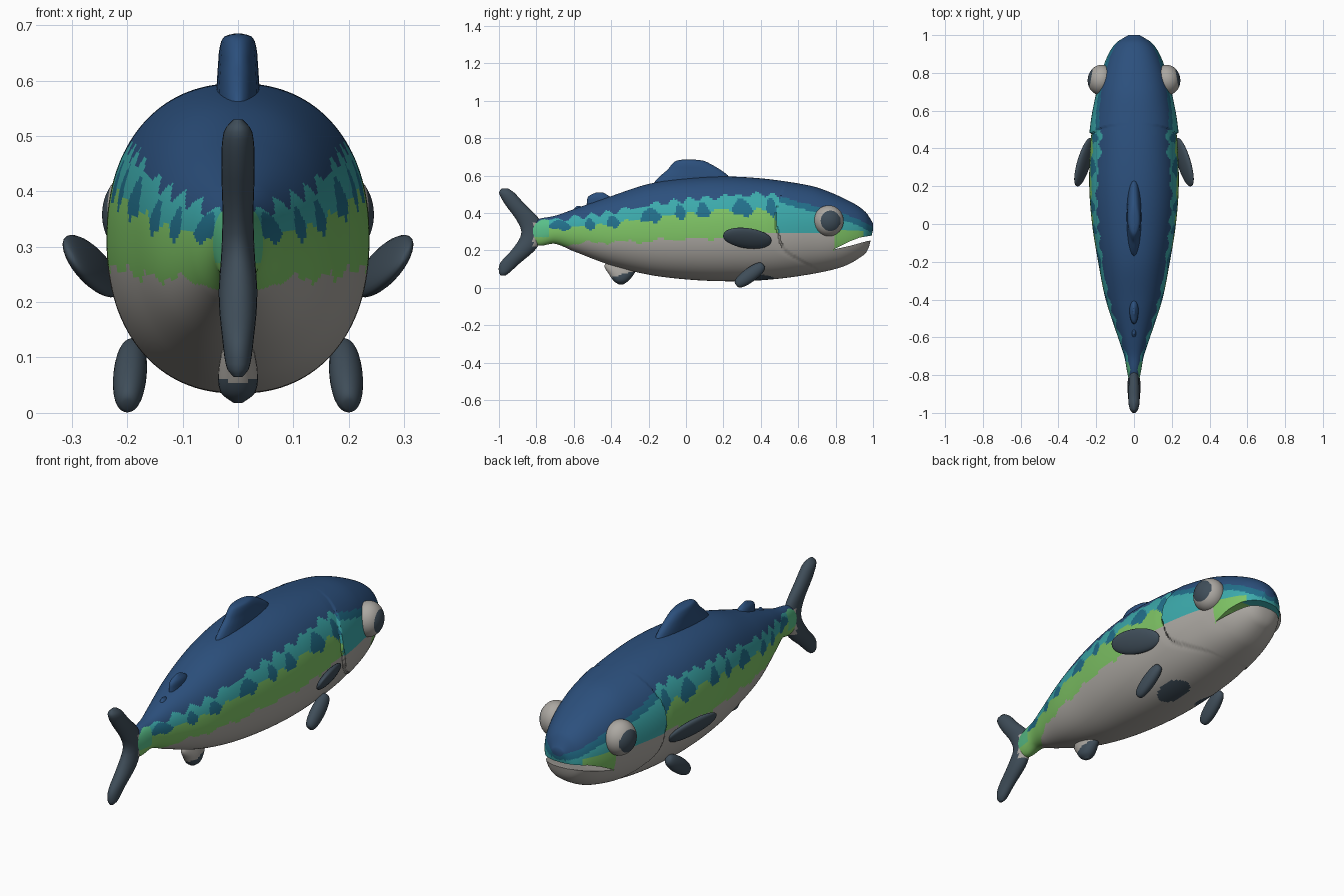
import bpy, bmesh
from math import sin, cos, pi, copysign, radians
from mathutils import Vector, Matrix

if "Cube" in bpy.data.objects:
    bpy.data.objects.remove(bpy.data.objects["Cube"])


def material(name, rgb):
    m = bpy.data.materials.new(name)
    m.use_nodes = True
    m.diffuse_color = (*rgb, 1)
    bsdf = m.node_tree.nodes["Principled BSDF"]
    bsdf.inputs["Base Color"].default_value = (*rgb, 1)
    bsdf.inputs["Roughness"].default_value = 0.7
    return m


BLUE, TEAL, DEEP, GREEN, GREY, SLATE, MINT = range(7)
MATS = [material("back blue", (0.025, 0.08, 0.205)),
        material("teal", (0.045, 0.40, 0.41)),
        material("deep teal", (0.016, 0.16, 0.26)),
        material("side green", (0.21, 0.55, 0.13)),
        material("belly grey", (0.41, 0.39, 0.36)),
        material("fin slate", (0.05, 0.075, 0.10)),
        material("tail mint", (0.10, 0.52, 0.25))]


def curve(points):
    """Smooth function through (t, value) points."""
    pts = sorted(points)
    n = len(pts)

    def slope(i):
        a, b = pts[max(i - 1, 0)], pts[min(i + 1, n - 1)]
        return (b[1] - a[1]) / (b[0] - a[0])

    def f(t):
        t = min(max(t, pts[0][0]), pts[-1][0])
        i = max(k for k in range(n - 1) if pts[k][0] <= t)
        (t0, v0), (t1, v1) = pts[i], pts[i + 1]
        h = t1 - t0
        s = (t - t0) / h
        return (v0 * (1 + 2 * s) * (1 - s) ** 2 + slope(i) * h * s * (1 - s) ** 2
                + v1 * s * s * (3 - 2 * s) + slope(i + 1) * h * s * s * (s - 1))
    return f


def finish(name, bm, rule):
    bmesh.ops.recalc_face_normals(bm, faces=bm.faces)
    me = bpy.data.meshes.new(name)
    bm.to_mesh(me)
    bm.free()
    ob = bpy.data.objects.new(name, me)
    bpy.context.collection.objects.link(ob)
    for m in MATS:
        me.materials.append(m)
    paint(ob, rule)
    return ob


def paint(ob, rule):
    for p in ob.data.polygons:
        p.material_index = rule(p.center)
        p.use_smooth = True


def loft(name, rings, rule):
    """Skin a list of closed rings of points and cap both ends."""
    bm = bmesh.new()
    rows = [[bm.verts.new(p) for p in r] for r in rings]
    n = len(rows[0])
    for a, b in zip(rows, rows[1:]):
        for i in range(n):
            j = (i + 1) % n
            bm.faces.new((a[i], a[j], b[j], b[i]))
    bm.faces.new(rows[0])
    bm.faces.new(rows[-1])
    return finish(name, bm, rule)


def oval(centre, u, v, n=24):
    return [centre + u * cos(2 * pi * i / n) + v * sin(2 * pi * i / n) for i in range(n)]


# Body profile along y
top = curve([(-.84, .35), (-.78, .37), (-.7, .385), (-.6, .42), (-.4, .49), (-.2, .555), (0, .585),
             (.2, .595), (.4, .585), (.6, .558), (.72, .53), (.88, .46), (.96, .405), (1, .345)])
bottom = curve([(-.84, .24), (-.78, .225), (-.7, .235), (-.6, .195), (-.4, .12), (-.2, .07), (0, .045),
                (.2, .035), (.4, .04), (.62, .065), (.83, .11), (.935, .165), (.975, .21), (1, .31)])
width = curve([(-.84, .025), (-.78, .037), (-.7, .052), (-.6, .085), (-.4, .15), (-.2, .19), (0, .222),
               (.2, .237), (.4, .232), (.55, .222), (.7, .198), (.8, .174), (.9, .135), (.96, .093), (1, .03)])
gill_edge = curve([(.03, .75), (.1, .7), (.15, .61), (.2, .53), (.3, .49), (.4, .48), (.5, .51), (.6, .54)])

# Colour borders along y
blue_edge = curve([(-.8, .355), (-.6, .375), (-.4, .405), (-.2, .44), (0, .47), (.2, .487), (.4, .5),
                   (.5, .49), (.6, .46), (.7, .435), (.9, .375), (1, .325)])
green_edge = curve([(-.8, .325), (-.6, .32), (-.4, .335), (-.2, .365), (0, .385), (.2, .4), (.5, .405)])
grey_edge = curve([(-.8, .2), (-.6, .235), (-.2, .25), (0, .262), (.2, .27), (.5, .295)])
mouth_line = curve([(.79, .2), (.88, .24), (.97, .27), (1.05, .28)])


def in_spot(c, x, y, rx, ry):
    return ((c.x - x) / rx) ** 2 + ((c.y - y) / ry) ** 2 < 1


def body_colour(c):
    x, y, z = c
    if y > gill_edge(z):                                   # head
        if z > blue_edge(y):
            return BLUE
        if y > .79:
            if z < mouth_line(y):
                return GREY
            if y < .95 and z < .305 - .05 * (y - .86):
                return GREEN
        elif z < .29:
            return GREY
        return DEEP if z > blue_edge(y) - .034 else TEAL
    phase = y * 38 + 8 * z + 1.2 * sin(y * 13)             # scalloped flank
    wave = sin(phase)
    if z > blue_edge(y) + .008 * sin(phase * 1.5 + 1) + .006 * sin(y * 71):
        return BLUE
    if z < .15 and (in_spot(c, .065, .37, .055, .1) or in_spot(c, -.125, .36, .035, .05)):
        return SLATE
    if z < grey_edge(y) + .008 * sin(y * 33) + .004 * sin(y * 80):
        return GREY
    size = .5 + .45 * max(0, y + .8)
    if y < -.73:
        return MINT if z > .27 else GREEN
    if z < green_edge(y) - .022 * size * wave + .004 * sin(y * 90):
        return GREEN
    return DEEP if z < green_edge(y) + .08 * size * (.2 + .75 * wave) else TEAL


# Body with raised gill cover
rings = []
RINGS, SIDES = 260, 128
for k in range(RINGS + 1):
    s = k / RINGS
    y = min(-.84 + 1.84 * (s + .12 * sin(pi * s) * s), 1)
    mid, half, w = (top(y) + bottom(y)) / 2, (top(y) - bottom(y)) / 2, width(y)
    ring = []
    for i in range(SIDES):
        a = 2 * pi * i / SIDES
        cx, cz = (copysign(abs(f) ** .9, f) for f in (cos(a), sin(a)))
        z = mid + half * cz
        d = y - gill_edge(z)
        puff = .035 * max(0, 1 - d / .25) if d > 0 else -.015 * max(0, 1 + d / .05)
        ring.append(Vector((w * cx * (1 + puff * abs(cx) ** .5), y, z)))
    rings.append(ring)
    if y >= 1:
        break
body = loft("body", rings, body_colour)

# Open mouth cut as a curved wedge
outline = [(.79, .205), (.87, .246), (.93, .269), (1.06, .29), (1.06, .262), (.97, .25), (.88, .225)]
cutter = loft("mouth_cutter", [[Vector((x, y, z)) for y, z in outline] for x in (-.4, .4)], lambda c: GREY)
cutter.hide_render = True
cut = body.modifiers.new("mouth", "BOOLEAN")
cut.operation, cut.solver, cut.object = "DIFFERENCE", "EXACT", cutter
bpy.context.view_layer.objects.active = body
bpy.ops.object.modifier_apply(modifier=cut.name)
bpy.data.objects.remove(cutter)
paint(body, body_colour)
body.select_set(True)
bpy.ops.object.shade_smooth_by_angle(angle=radians(40))


def upright_fin(name, sections, rule, steps=28):
    """Fin on the centre line from (z, rear y, front y, half thickness)."""
    rear, front, thick = (curve([(s[0], s[k]) for s in sections]) for k in (1, 2, 3))
    z0, z1 = sections[0][0], sections[-1][0]
    out = []
    for k in range(steps + 1):
        z = z0 + (z1 - z0) * (1 - cos(pi * k / steps)) / 2
        out.append(oval(Vector((0, (rear(z) + front(z)) / 2, z)),
                        Vector((0, (front(z) - rear(z)) / 2, 0)), Vector((thick(z), 0, 0))))
    return loft(name, out, rule)


upright_fin("tail_fin", [(.065, -.99, -.965, .008), (.08, -1, -.945, .02), (.13, -.995, -.89, .028),
                         (.21, -.925, -.8, .035), (.29, -.88, -.77, .03), (.36, -.905, -.78, .028),
                         (.45, -.97, -.865, .03), (.51, -1, -.92, .025), (.53, -.985, -.95, .008)],
            lambda c: GREY if c.y > -.815 and .23 < c.z < .35 else SLATE)
upright_fin("dorsal_fin", [(.5, -.17, .25, .035), (.56, -.17, .25, .04), (.6, -.135, .225, .038),
                           (.63, -.1, .185, .036), (.66, -.075, .135, .033), (.68, -.05, .09, .024),
                           (.685, -.02, .05, .006)], lambda c: BLUE)
upright_fin("rear_back_fin", [(.4, -.53, -.36, .025), (.46, -.53, -.38, .024), (.49, -.52, -.41, .02),
                              (.51, -.48, -.445, .006)], lambda c: BLUE)
upright_fin("small_back_fin", [(.37, -.61, -.53, .018), (.42, -.6, -.54, .015), (.437, -.585, -.565, .005)],
            lambda c: BLUE)
upright_fin("belly_fin", [(.018, -.36, -.335, .008), (.035, -.385, -.31, .03), (.07, -.41, -.28, .036),
                          (.12, -.435, -.25, .028), (.17, -.39, -.2, .02)],
            lambda c: SLATE if c.z < .07 + .3 * (c.y + .35) else GREY)


def paddle(name, root, tip, across, radius, thickness, side, fullness):
    """Rounded leaf fin between two points."""
    flip = Matrix.Diagonal((side, 1, 1))
    root, tip, across = (flip @ Vector(v) for v in (root, tip, across))
    axis = (tip - root).normalized()
    across = (across - axis * across.dot(axis)).normalized()
    normal = axis.cross(across)
    out = []
    for k in range(1, 24):
        t = (1 - cos(pi * k / 24)) / 2
        r = (4 * t * (1 - t)) ** fullness
        out.append(oval(root.lerp(tip, t), across * radius * r, normal * thickness * r))
    return loft(name, out, lambda c: SLATE)


# Paired fins and eyes
for side, label in ((1, "left"), (-1, "right")):
    paddle(label + "_side_fin", (.225, .455, .245), (.304, .2, .285), (.5, 0, .85), .06, .022, side, .45)
    paddle(label + "_pelvic_fin", (.19, .415, .122), (.2, .268, .014), (.1, .6, -.7), .038, .03, side, .3)

    bm = bmesh.new()
    bmesh.ops.create_uvsphere(bm, u_segments=48, v_segments=48, radius=1)
    place = (Matrix.Translation((side * .175, .763, .358)) @ Matrix.Rotation(side * radians(10), 4, "Z")
             @ Matrix.Diagonal((.07, .08, .083, 1)) @ Matrix.Rotation(pi / 2, 4, "Y"))
    bmesh.ops.transform(bm, matrix=place, verts=bm.verts)
    finish(label + "_eye", bm, lambda c: SLATE if abs(c.x) > .17 and
           (c.y - .773) ** 2 + (c.z - .358) ** 2 < .053 ** 2 else GREY)
